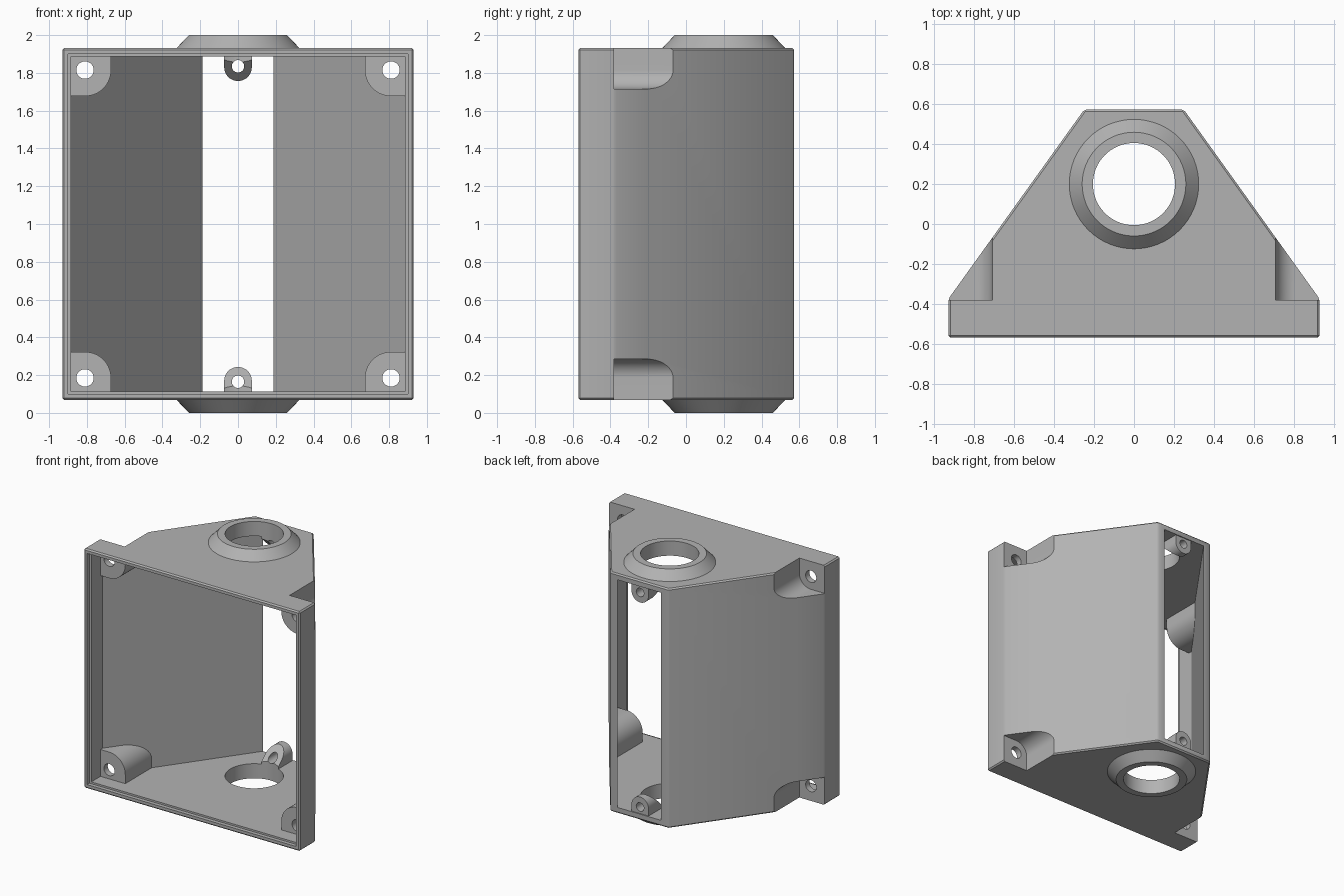
import bpy
import bmesh
from math import cos, sin, pi, radians

if "Cube" in bpy.data.objects:
    bpy.data.objects.remove(bpy.data.objects["Cube"], do_unlink=True)

grey = bpy.data.materials.new("plain grey")
grey.use_nodes = True
colour = (0.45, 0.45, 0.45, 1)
grey.diffuse_color = colour
grey.node_tree.nodes["Principled BSDF"].inputs["Base Color"].default_value = colour


def finish(name, bm):
    bmesh.ops.recalc_face_normals(bm, faces=bm.faces)
    mesh = bpy.data.meshes.new(name)
    bm.to_mesh(mesh)
    bm.free()
    mesh.materials.append(grey)
    ob = bpy.data.objects.new(name, mesh)
    bpy.context.collection.objects.link(ob)
    return ob


def prism(name, pts, axis, start, end):
    """Extrude a 2D outline: (x, y) along z, or (x, z) along y."""
    bm = bmesh.new()
    place = (lambda p, t: (p[0], p[1], t)) if axis == "z" else (lambda p, t: (p[0], t, p[1]))
    rings = [[bm.verts.new(place(p, t)) for p in pts] for t in (start, end)]
    for ring in rings:
        bm.faces.new(ring)
    n = len(pts)
    for i in range(n):
        j = (i + 1) % n
        bm.faces.new((rings[0][i], rings[0][j], rings[1][j], rings[1][i]))
    return finish(name, bm)


def arc(cx, cy, r, a0, a1, n):
    return [(cx + r * cos(radians(a0 + (a1 - a0) * i / n)),
             cy + r * sin(radians(a0 + (a1 - a0) * i / n))) for i in range(n + 1)]


def circle(cx, cy, r, n=48):
    return arc(cx, cy, r, 0, 360, n)[:-1]


def mirrored(pts):
    """Half outline on +x, completed on -x."""
    return pts + [(-x, y) for x, y in reversed(pts)]


def apply(ob, mod):
    bpy.context.view_layer.objects.active = ob
    bpy.ops.object.modifier_apply(modifier=mod.name)


def combine(ob, other, operation):
    mod = ob.modifiers.new("combine", "BOOLEAN")
    mod.operation, mod.solver, mod.object = operation, "EXACT", other
    apply(ob, mod)
    bpy.data.objects.remove(other, do_unlink=True)


def rounded_corner(r, sx, sz, reach):
    """Corner block outline: round towards the middle, square towards the outside."""
    pts = arc(SCREW_X, SCREW_Z, r, 180, 270, 16) + [
        (reach, SCREW_Z - r), (reach, SCREW_Z + 0.3), (SCREW_X - r, SCREW_Z + 0.3)]
    return [(sx * x, 1 + sz * (z - 1)) for x, z in pts]


LOW, HIGH = 0.068, 1.932
SCREW_X, SCREW_Z = 0.81, 1.815
CORNERS = [(sx, sz) for sx in (1, -1) for sz in (1, -1)]

# Outer body with softened edges
housing = prism("housing", mirrored([(0.93, -0.57), (0.93, -0.375), (0.25, 0.573)]), "z", LOW, HIGH)
bevel = housing.modifiers.new("edge", "BEVEL")
bevel.width, bevel.segments, bevel.limit_method = 0.01, 1, "ANGLE"
apply(housing, bevel)

# Conical collars on the top and bottom
for sz in (1, -1):
    bm = bmesh.new()
    rings = []
    for r, z in ((0.334, 1.922), (0.26, 2.0)):
        rings.append([bm.verts.new((x, y, 1 + sz * (z - 1))) for x, y in circle(0, 0.2, r, 64)])
        bm.faces.new(rings[-1])
    for i in range(64):
        j = (i + 1) % 64
        bm.faces.new((rings[0][i], rings[0][j], rings[1][j], rings[1][i]))
    combine(housing, finish("collar", bm), "UNION")

# Inside space, open at front and back
FLOOR, CEILING = 0.114, 1.886
cavity = prism("cavity", mirrored([(0.885, -0.7), (0.885, -0.4), (0.161, 0.61)]), "z", FLOOR, CEILING)

# Corner screw bosses stay solid inside the space
for sx, sz in CORNERS:
    combine(cavity, prism("boss", rounded_corner(0.138, sx, sz, 1.1), "y", -0.427, 0.4), "DIFFERENCE")

# Back screw tabs, with a sloping front
for sz in (1, -1):
    outline = [(-0.073, 0.0)] + arc(0, 0.17, 0.073, 180, 0, 24) + [(0.073, 0.0)]
    tab = prism("tab", [(x, 1 - sz * (z - 1)) for x, z in outline], "y", 0.3, 0.565)
    for v in tab.data.vertices:
        if v.co.y < 0.5:
            depth = 1 - abs(v.co.z - 1) - FLOOR
            v.co.y = 0.375 + depth * 1.05
    combine(cavity, tab, "DIFFERENCE")

combine(housing, cavity, "DIFFERENCE")

# Shallow step around the front rim
rim = [(-0.9, 0.1), (0.9, 0.1), (0.9, 1.9), (-0.9, 1.9)]
combine(housing, prism("rim_step", rim, "y", -0.7, -0.54), "DIFFERENCE")

# Outside pockets and screw holes at the corners
for sx, sz in CORNERS:
    combine(housing, prism("pocket", rounded_corner(0.1, sx, sz, 1.2), "y", -0.38, 0.15), "DIFFERENCE")
    hole = circle(sx * SCREW_X, 1 + sz * (SCREW_Z - 1), 0.046, 32)
    combine(housing, prism("screw_hole", hole, "y", -0.5, -0.3), "DIFFERENCE")

# Tab holes
for sz in (1, -1):
    hole = circle(0, 1 + sz * 0.835, 0.033, 32)
    combine(housing, prism("tab_hole", hole, "y", 0.3, 0.7), "DIFFERENCE")

# Round bore through both collars
combine(housing, prism("bore", circle(0, 0.2, 0.206, 64), "z", -0.2, 2.2), "DIFFERENCE")

bpy.ops.object.select_all(action="DESELECT")
housing.select_set(True)
bpy.context.view_layer.objects.active = housing
bpy.ops.object.shade_smooth_by_angle(angle=radians(30))
